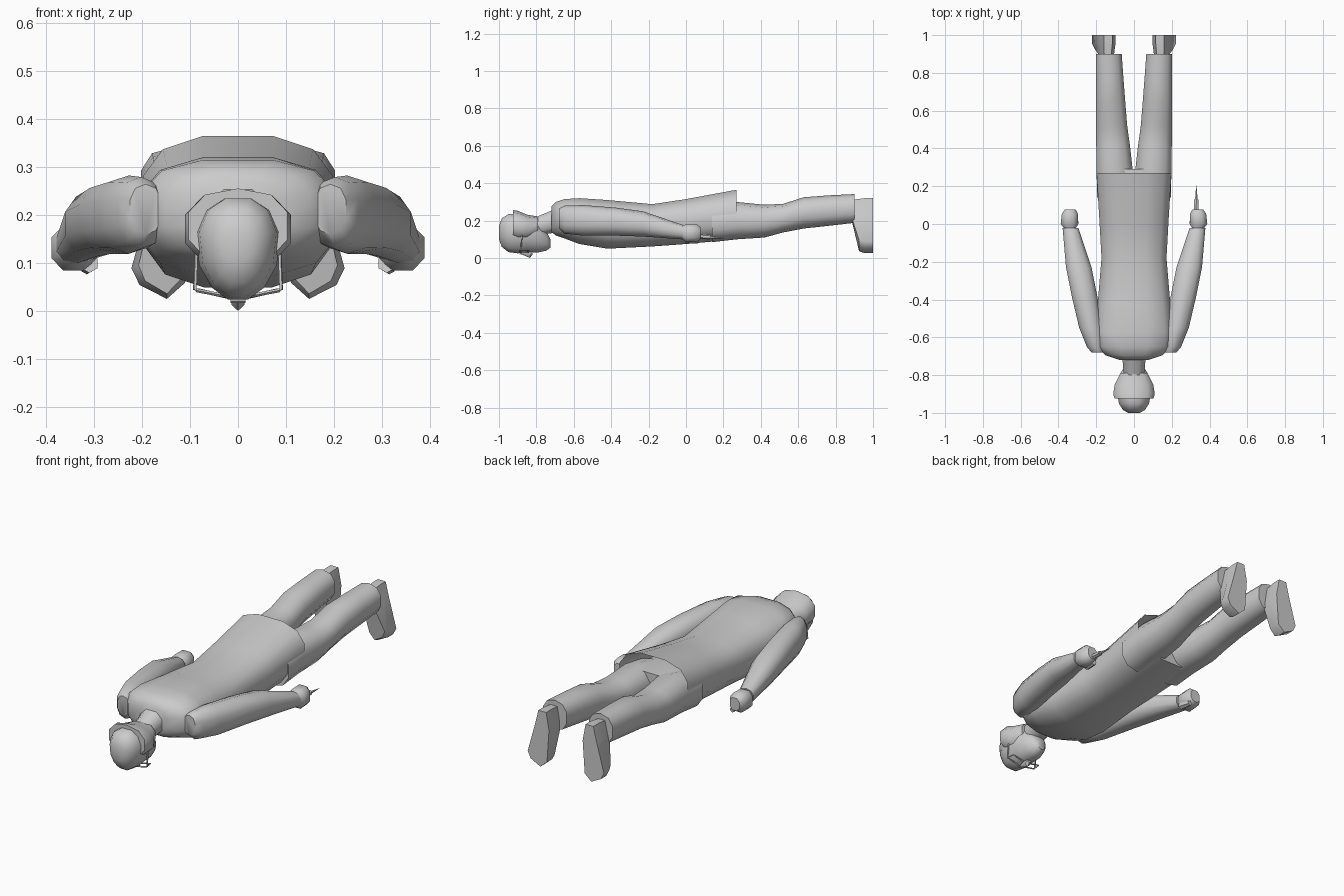
import bpy, bmesh
from math import cos, sin, pi, radians
from mathutils import Vector


def finish(name, bm, angle=50):
    bmesh.ops.recalc_face_normals(bm, faces=bm.faces)
    me = bpy.data.meshes.new(name)
    bm.to_mesh(me)
    bm.free()
    ob = bpy.data.objects.new(name, me)
    bpy.context.collection.objects.link(ob)
    bpy.ops.object.select_all(action='DESELECT')
    ob.select_set(True)
    bpy.context.view_layer.objects.active = ob
    bpy.ops.object.shade_smooth_by_angle(angle=radians(angle))
    return ob


def sgnpow(v, p):
    return (1 if v >= 0 else -1) * abs(v) ** p


def loft(name, secs, n=10, side=1, p=0.85, taper=0.0, caps=(True, True), angle=50):
    """Sections along y: (y, x_min, x_max, z_min, z_max)."""
    bm = bmesh.new()
    rings = []
    for y, x0, x1, z0, z1 in secs:
        ring = []
        for i in range(n):
            a = 2 * pi * (i + 0.5) / n
            s = sgnpow(sin(a), p) / sgnpow(sin(pi / 2 - (pi / n if n % 4 == 0 else 0)), p)
            c = sgnpow(cos(a), p) / abs(cos(pi / n)) ** p
            w = (x1 - x0) / 2 * (1 + taper * min(s, 0))
            ring.append(bm.verts.new((side * ((x0 + x1) / 2 + w * c), y,
                                      (z0 + z1) / 2 + (z1 - z0) / 2 * s)))
        rings.append(ring)
    for a, b in zip(rings, rings[1:]):
        for i in range(n):
            j = (i + 1) % n
            bm.faces.new((a[i], a[j], b[j], b[i]))
    if caps[0]:
        bm.faces.new(rings[0])
    if caps[1]:
        bm.faces.new(rings[-1])
    return finish(name, bm, angle)


def rod(name, a, b, r0, r1, n=6):
    a, b = Vector(a), Vector(b)
    bm = bmesh.new()
    bmesh.ops.create_cone(bm, cap_ends=True, segments=n, radius1=r0, radius2=r1,
                          depth=(b - a).length)
    bm.transform((b - a).to_track_quat('Z', 'Y').to_matrix().to_4x4())
    bmesh.ops.translate(bm, vec=(a + b) / 2, verts=bm.verts)
    return finish(name, bm, 40)


def sym(y, w, z0, z1):
    return (y, -w, w, z0, z1)


# Coat, open at the hem
loft("coat", [sym(-0.72, 0.075, 0.14, 0.275), sym(-0.695, 0.15, 0.12, 0.30),
              sym(-0.65, 0.20, 0.105, 0.315), sym(-0.57, 0.205, 0.075, 0.32),
              sym(-0.42, 0.192, 0.05, 0.31), sym(-0.18, 0.172, 0.062, 0.288),
              sym(0.0, 0.182, 0.075, 0.315), sym(0.27, 0.198, 0.10, 0.365)],
     n=12, p=0.75, caps=(True, False))

# Seat of the trousers inside the coat
loft("pelvis", [sym(0.02, 0.165, 0.08, 0.28), sym(0.2, 0.185, 0.095, 0.29),
                sym(0.29, 0.188, 0.105, 0.285)], n=12)

# Neck
loft("neck", [sym(-0.8, 0.055, 0.11, 0.22), sym(-0.74, 0.058, 0.13, 0.245),
              sym(-0.66, 0.075, 0.14, 0.28)], n=8)

# Head, face turned down
loft("head", [sym(-1.0, 0.03, 0.10, 0.17), sym(-0.985, 0.058, 0.06, 0.212),
              sym(-0.95, 0.08, 0.032, 0.235), sym(-0.90, 0.088, 0.025, 0.235),
              sym(-0.85, 0.085, 0.032, 0.22), sym(-0.79, 0.072, 0.03, 0.19),
              sym(-0.745, 0.045, 0.04, 0.14), sym(-0.725, 0.025, 0.055, 0.10)],
     n=12, taper=0.25)

# Hair at the back of the head
loft("hair", [sym(-0.925, 0.103, 0.10, 0.256), sym(-0.90, 0.11, 0.09, 0.253),
              sym(-0.85, 0.102, 0.09, 0.232), sym(-0.79, 0.072, 0.12, 0.222)], n=10)

# Nose
loft("nose", [(-0.885, -0.008, 0.008, 0.022, 0.06), (-0.835, -0.014, 0.014, 0.001, 0.06),
              (-0.82, -0.012, 0.012, 0.018, 0.06)], n=6)

for side, label in ((1, "right"), (-1, "left")):
    # Sleeve
    loft(label + "_sleeve",
         [(-0.68, 0.16, 0.225, 0.16, 0.265), (-0.65, 0.155, 0.25, 0.13, 0.28),
          (-0.55, 0.165, 0.29, 0.12, 0.283), (-0.38, 0.195, 0.33, 0.12, 0.27),
          (-0.23, 0.225, 0.36, 0.115, 0.25), (-0.02, 0.295, 0.378, 0.10, 0.178)],
         side=side)
    # Hand
    loft(label + "_hand",
         [(-0.035, 0.315, 0.36, 0.11, 0.165), (0.0, 0.295, 0.388, 0.085, 0.18),
          (0.055, 0.297, 0.382, 0.085, 0.182), (0.078, 0.31, 0.365, 0.10, 0.165)],
         n=8, side=side)
    rod(label + "_thumb", (side * 0.31, 0.0, 0.10), (side * 0.315, 0.065, 0.09), 0.02, 0.013)
    # Trouser leg
    loft(label + "_leg",
         [(0.14, 0.005, 0.195, 0.085, 0.28), (0.27, 0.005, 0.198, 0.10, 0.30),
          (0.42, 0.022, 0.2, 0.11, 0.285), (0.52, 0.036, 0.2, 0.137, 0.29),
          (0.63, 0.045, 0.202, 0.158, 0.325), (0.76, 0.055, 0.202, 0.172, 0.335),
          (0.9, 0.065, 0.202, 0.188, 0.342)], side=side)
    # Shoe, sole at the far end, toe pointing down and outward
    bm = bmesh.new()
    rings = []
    outline = ((0.115, 0.32), (0.16, 0.32), (0.18, 0.24), (0.222, 0.09),
               (0.205, 0.055), (0.148, 0.026), (0.11, 0.06), (0.098, 0.23))
    for y, k, lift in ((1.0, 1.0, 0), (0.955, 1.0, 0), (0.91, 0.8, 1)):
        ring = []
        for x, z in outline:
            yy = y
            if lift:
                yy = 0.88 if z > 0.2 else 0.925
            ring.append(bm.verts.new((side * (0.148 + (x - 0.148) * k), yy,
                                      0.18 + (z - 0.18) * (0.93 if lift else 1))))
        rings.append(ring)
    for a, b in zip(rings, rings[1:]):
        for i in range(8):
            j = (i + 1) % 8
            bm.faces.new((a[i], a[j], b[j], b[i]))
    bm.faces.new(rings[0])
    bm.faces.new(rings[-1])
    finish(label + "_shoe", bm)
    # Glasses: lens frame and temple
    c = Vector((side * 0.047, -0.865, 0.03))
    pts = [c + Vector((side * dx, dy, 0.014 * (dx > 0)))
           for dx, dy in ((-0.033, -0.022), (0.04, -0.022), (0.035, 0.02), (-0.026, 0.022))]
    for i in range(4):
        rod(label + "_lens_frame", pts[i], pts[(i + 1) % 4], 0.004, 0.004, 4)
    rod(label + "_temple", (side * 0.09, -0.883, 0.045), (side * 0.086, -0.875, 0.15), 0.004, 0.004, 4)

# Glasses bridge
rod("bridge", (-0.016, -0.887, 0.022), (0.016, -0.887, 0.022), 0.004, 0.004, 4)

# Pen held in the right hand
rod("pen_barrel", (0.328, 0.03, 0.12), (0.33, 0.13, 0.112), 0.014, 0.013)
rod("pen_tip", (0.33, 0.13, 0.112), (0.33, 0.205, 0.106), 0.008, 0.001)
